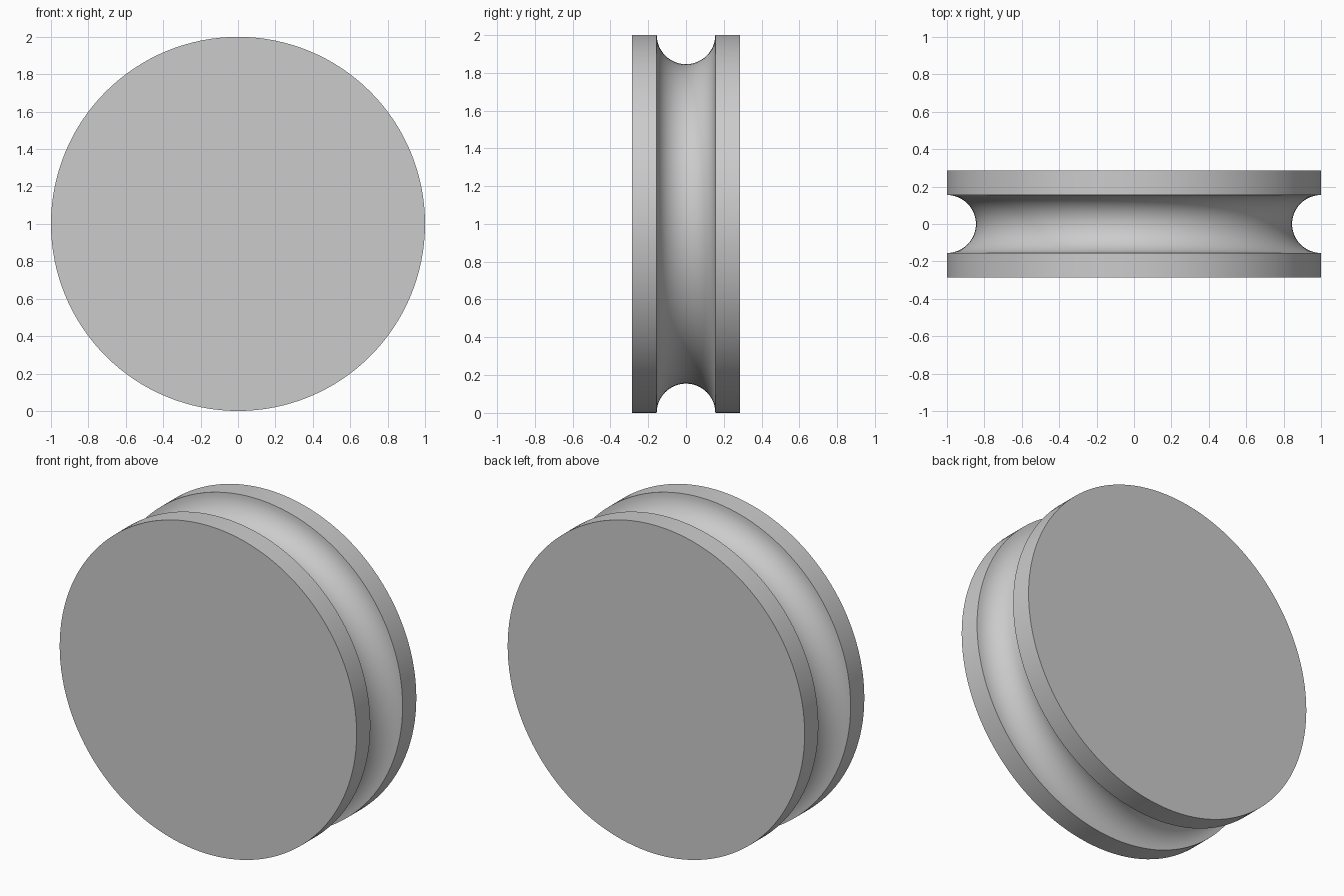
import bpy
import bmesh
from math import cos, sin, pi
from mathutils import Matrix, Vector

cube = bpy.data.objects.get("Cube")
if cube:
    bpy.data.objects.remove(cube, do_unlink=True)

RADIUS = 1.0
HALF_WIDTH = 0.287
GROOVE = 0.155
SEGMENTS = 128
ARC_STEPS = 24

# Flat grey finish
grey = bpy.data.materials.new("light_grey")
grey.use_nodes = True
colour = (0.6, 0.6, 0.6, 1)
grey.diffuse_color = colour
grey.node_tree.nodes["Principled BSDF"].inputs["Base Color"].default_value = colour

# Rim profile as (radius, y): flat rim, round groove, flat rim
arc = [pi * i / ARC_STEPS for i in range(ARC_STEPS + 1)]
profile = [(RADIUS, -HALF_WIDTH)]
profile += [(RADIUS - GROOVE * sin(a), -GROOVE * cos(a)) for a in arc]
profile += [(RADIUS, HALF_WIDTH)]

# Spin the profile about the wheel axle
bm = bmesh.new()
verts = [bm.verts.new((r, y, 0)) for r, y in profile]
edges = [bm.edges.new(pair) for pair in zip(verts, verts[1:])]
bmesh.ops.spin(bm, geom=verts + edges, cent=(0, 0, 0), axis=(0, 1, 0),
               angle=2 * pi, steps=SEGMENTS, use_merge=True)
bmesh.ops.remove_doubles(bm, verts=bm.verts, dist=0.0001)

# Close the two flat sides
bmesh.ops.holes_fill(bm, edges=[e for e in bm.edges if e.is_boundary], sides=0)
bmesh.ops.recalc_face_normals(bm, faces=bm.faces)
bmesh.ops.transform(bm, matrix=Matrix.Translation(Vector((0, 0, RADIUS))), verts=bm.verts)

mesh = bpy.data.meshes.new("grooved_wheel")
bm.to_mesh(mesh)
bm.free()
mesh.materials.append(grey)
wheel = bpy.data.objects.new("grooved_wheel", mesh)
bpy.context.collection.objects.link(wheel)

# Smooth curved surfaces, crisp rim edges
bpy.ops.object.select_all(action="DESELECT")
wheel.select_set(True)
bpy.context.view_layer.objects.active = wheel
bpy.ops.object.shade_smooth_by_angle(angle=pi / 6)
